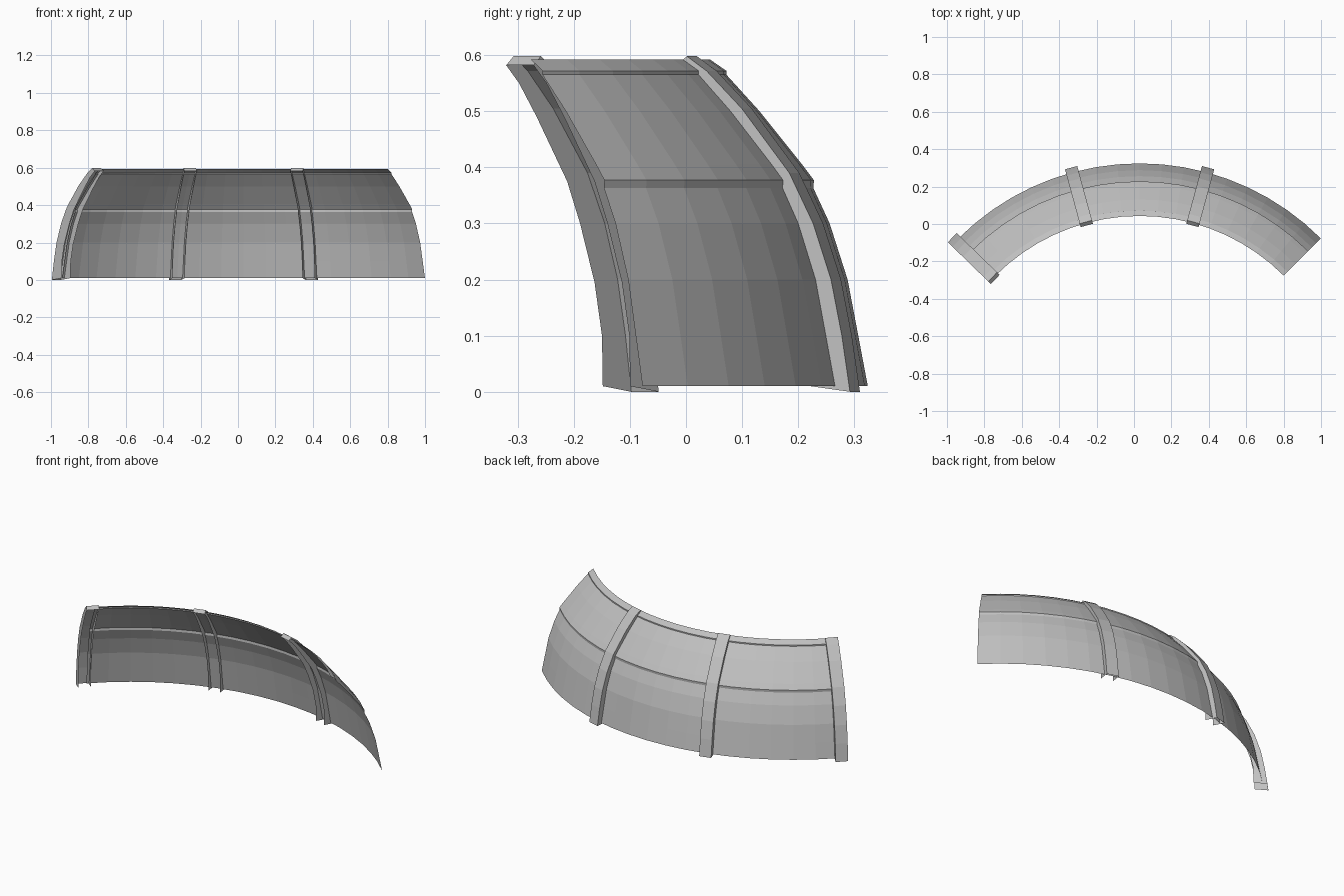
import bpy
import bmesh
from math import sin, cos, radians
from mathutils import Vector

old = bpy.data.objects.get("Cube")
if old:
    bpy.data.objects.remove(old, do_unlink=True)

# One plain grey for the whole structure
grey = bpy.data.materials.new("light_grey")
grey.use_nodes = True
COLOUR = (0.53, 0.53, 0.53, 1)
grey.diffuse_color = COLOUR
grey.node_tree.nodes["Principled BSDF"].inputs["Base Color"].default_value = COLOUR

CENTRE = Vector((0.03, -1.047, 0))


def place(radius, z, angle, side=0.0):
    """Point at a radius and plan angle (0 = back), shifted sideways."""
    a = radians(angle)
    out = Vector((sin(a), cos(a), 0))
    along = Vector((cos(a), -sin(a), 0))
    return CENTRE + out * radius + along * side + Vector((0, 0, z))


def loft(bm, rows):
    """Bridge successive rows of points with quads."""
    verts = [[bm.verts.new(p) for p in row] for row in rows]
    for r0, r1 in zip(verts, verts[1:]):
        for i in range(len(r0) - 1):
            bm.faces.new((r0[i], r0[i + 1], r1[i + 1], r1[i]))
    return verts


def finish(bm, name):
    mesh = bpy.data.meshes.new(name)
    bm.to_mesh(mesh)
    bm.free()
    mesh.materials.append(grey)
    obj = bpy.data.objects.new(name, mesh)
    bpy.context.collection.objects.link(obj)
    return obj


# Curved wall: (radius, height) profile with two small panel steps
wall_profile = [
    (1.371, 0.01), (1.354, 0.1), (1.335, 0.2), (1.303, 0.3), (1.274, 0.363),
    (1.275, 0.377), (1.254, 0.405), (1.178, 0.5), (1.119, 0.565),
    (1.119, 0.572), (1.09, 0.592),
]
SEGMENTS = 18
bm = bmesh.new()
loft(bm, [[place(r, z, 45 - 90 * i / SEGMENTS) for i in range(SEGMENTS + 1)]
          for r, z in wall_profile])
finish(bm, "curved_wall")

# Ribs: open channels straddling the wall, closed at the top
rib_outer = [(1.397, 0), (1.382, 0.1), (1.362, 0.2), (1.329, 0.3),
             (1.285, 0.39), (1.197, 0.505), (1.132, 0.572), (1.096, 0.598)]
rib_inner = [(1.324, 0.01), (1.322, 0.1), (1.303, 0.195), (1.266, 0.3),
             (1.233, 0.375), (1.155, 0.49), (1.11, 0.55), (1.077, 0.582)]
HALF = 0.034


def rib(name, angle):
    bm = bmesh.new()
    rows = []
    for (ro, zo), (ri, zi) in zip(rib_outer, rib_inner):
        rows.append([place(ri, zi, angle, HALF), place(ro, zo, angle, HALF),
                     place(ro, zo, angle, -HALF), place(ri, zi, angle, -HALF)])
    verts = loft(bm, rows)
    bm.faces.new(verts[-1])
    bmesh.ops.recalc_face_normals(bm, faces=bm.faces[:])
    finish(bm, name)


for name, angle in (("right_end_rib", -45.8), ("right_middle_rib", -15.2),
                    ("left_middle_rib", 15.2)):
    rib(name, angle)
